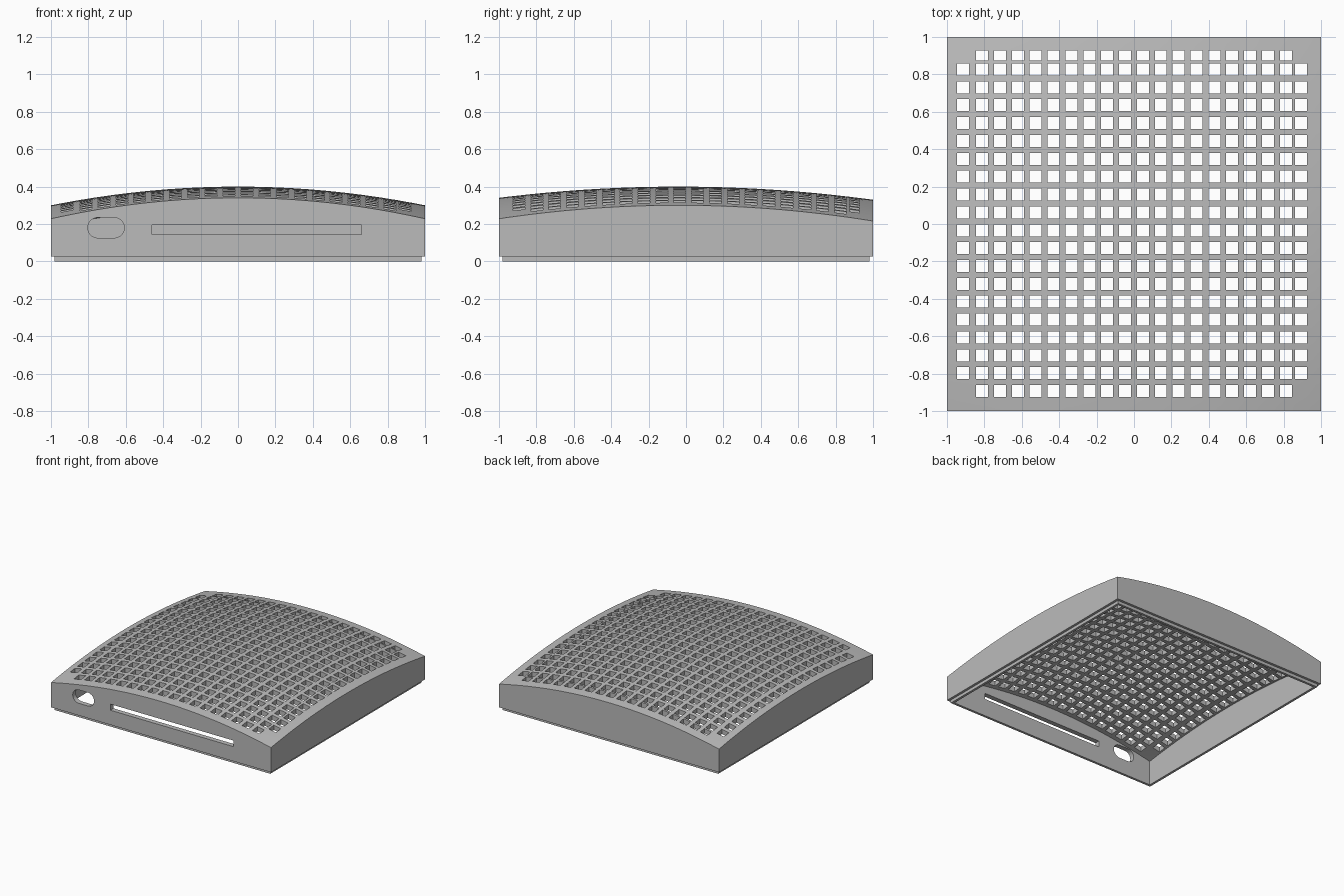
import bpy, bmesh
from math import cos, sin, pi
from mathutils import Vector

cube = bpy.data.objects.get("Cube")
if cube:
    bpy.data.objects.remove(cube, do_unlink=True)

PITCH, HALF, ROOF = 0.0955, 0.032, 0.04
EDGE, LIP_OUT, LIP_IN, LIP_H = 1.0, 0.98, 0.96, 0.025

grey = bpy.data.materials.new("warm_grey_plastic")
grey.use_nodes = True
colour = (0.5, 0.5, 0.5, 1)
grey.diffuse_color = colour
grey.node_tree.nodes["Principled BSDF"].inputs["Base Color"].default_value = colour


def dome(x, y):
    """Height of the domed roof."""
    v = (y + 0.04) ** 2
    return 0.4 - 0.1 * x * x - 0.065 * v - 0.013 * x * x * v


# Vent rows and columns as (start, end) spans
columns = [(c - HALF, c + HALF) for c in
           [-0.914] + [-0.812 + PITCH * i for i in range(18)] + [0.893]]
rows = [(c - HALF, c + HALF) for c in [-0.893 + PITCH * i for i in range(19)]]
rows.append((0.873, 0.927))


def grid_lines(spans):
    rim = [EDGE, LIP_OUT, LIP_IN]
    return sorted(rim + [-r for r in rim] + [e for s in spans for e in s])


def span_index(spans, value):
    return next((i for i, (a, b) in enumerate(spans) if a < value < b), None)


xs, ys = grid_lines(columns), grid_lines(rows)


def cell_kind(i, j):
    """None for a gap, else rim, lip or roof."""
    if not (0 <= i < len(xs) - 1 and 0 <= j < len(ys) - 1):
        return None
    cx, cy = (xs[i] + xs[i + 1]) / 2, (ys[j] + ys[j + 1]) / 2
    reach = max(abs(cx), abs(cy))
    if reach > LIP_OUT:
        return "rim"
    if reach > LIP_IN:
        return "lip"
    c, r = span_index(columns, cx), span_index(rows, cy)
    if c is None or r is None:
        return "roof"
    corner = c in (0, len(columns) - 1) and r in (0, len(rows) - 1)
    return "roof" if corner else None


def underside(kind, x, y):
    return {"rim": LIP_H, "lip": 0, "roof": dome(x, y) - ROOF}[kind]


# Housing: vented roof, walls and stepped bottom lip in one closed mesh
bm = bmesh.new()
for i in range(len(xs) - 1):
    for j in range(len(ys) - 1):
        kind = cell_kind(i, j)
        if kind is None:
            continue
        ring = [(xs[i], ys[j]), (xs[i + 1], ys[j]),
                (xs[i + 1], ys[j + 1]), (xs[i], ys[j + 1])]
        low = [Vector((x, y, underside(kind, x, y))) for x, y in ring]
        high = [Vector((x, y, dome(x, y))) for x, y in ring]
        quads = [high, low[::-1]]
        for k, (di, dj) in enumerate([(0, -1), (1, 0), (0, 1), (-1, 0)]):
            n = (k + 1) % 4
            other = cell_kind(i + di, j + dj)
            if other is None:
                a, b = high[k], high[n]
            else:
                a, b = [Vector((*ring[m], underside(other, *ring[m]))) for m in (k, n)]
                if a.z <= low[k].z + 1e-5:
                    continue
            quads.append([low[k], low[n], b, a])
        for quad in quads:
            bm.faces.new([bm.verts.new(p) for p in quad])
bmesh.ops.remove_doubles(bm, verts=bm.verts, dist=1e-5)


def make_object(name, bm):
    mesh = bpy.data.meshes.new(name)
    bm.to_mesh(mesh)
    bm.free()
    mesh.materials.append(grey)
    obj = bpy.data.objects.new(name, mesh)
    bpy.context.collection.objects.link(obj)
    return obj


housing = make_object("vented_housing", bm)


def cut_front(outline):
    """Cut an x, z outline through the front wall."""
    cb = bmesh.new()
    face = cb.faces.new([cb.verts.new((x, -1.1, z)) for x, z in outline])
    grown = bmesh.ops.extrude_face_region(cb, geom=[face])["geom"]
    bmesh.ops.translate(cb, vec=(0, 0.2, 0),
                        verts=[g for g in grown if isinstance(g, bmesh.types.BMVert)])
    bmesh.ops.recalc_face_normals(cb, faces=cb.faces)
    cutter = make_object("front_cutter", cb)
    cutter.hide_render = True
    mod = housing.modifiers.new("front_opening", "BOOLEAN")
    mod.operation, mod.solver, mod.object = "DIFFERENCE", "EXACT", cutter
    bpy.context.view_layer.objects.active = housing
    bpy.ops.object.modifier_apply(modifier=mod.name)
    bpy.data.objects.remove(cutter, do_unlink=True)


# Long slot and rounded port in the front wall
cut_front([(-0.46, 0.145), (0.66, 0.145), (0.66, 0.195), (-0.46, 0.195)])
radius, steps = 0.055, 10
port = []
for centre, start in ((-0.663, -pi / 2), (-0.748, pi / 2)):
    for s in range(steps + 1):
        a = start + pi * s / steps
        port.append((centre + radius * cos(a), 0.18 + radius * sin(a)))
cut_front(port)

bpy.ops.object.select_all(action="DESELECT")
housing.select_set(True)
bpy.context.view_layer.objects.active = housing
bpy.ops.object.shade_smooth_by_angle(angle=pi / 6)
